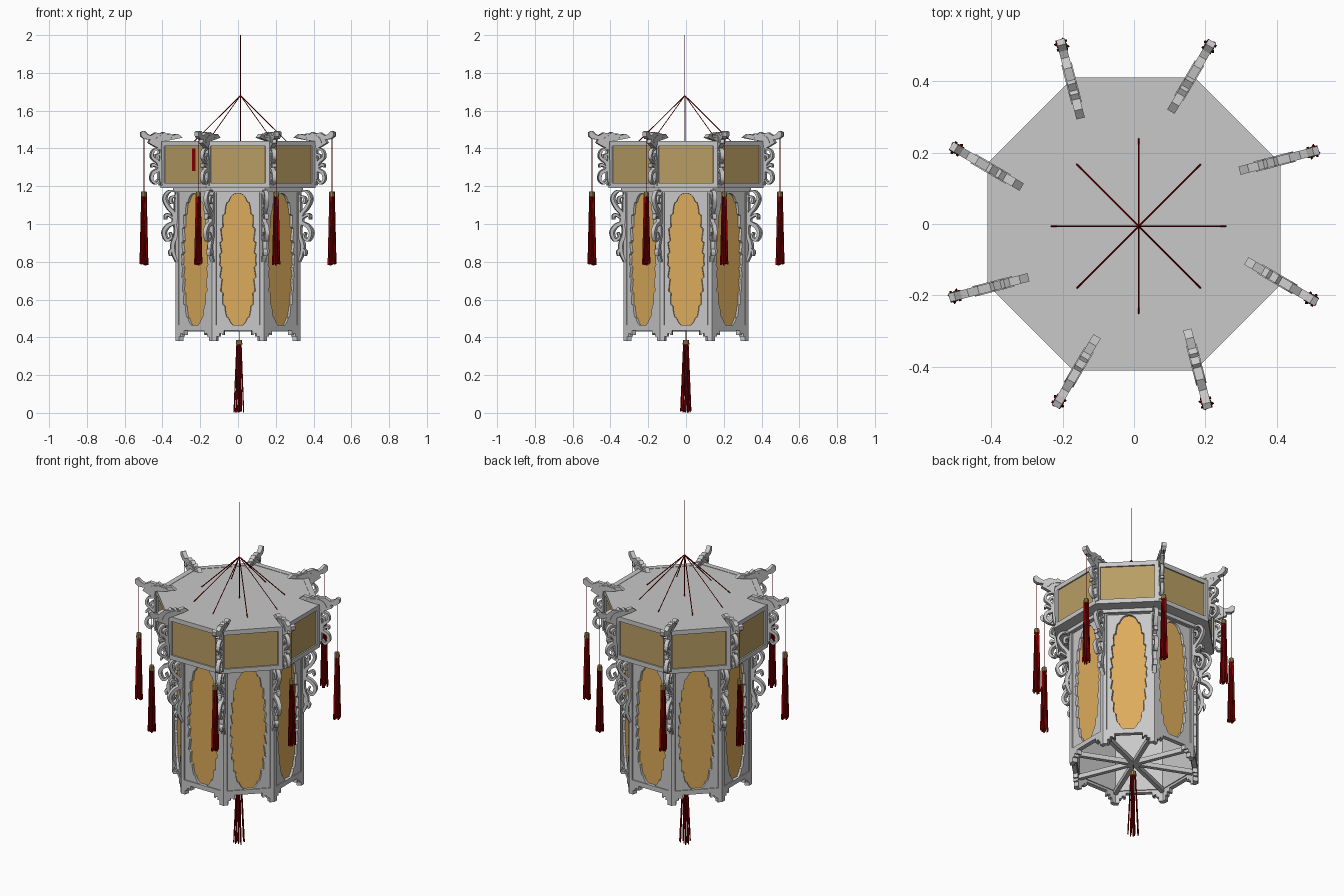
import bpy, bmesh, math, random
from mathutils import Vector, Matrix

random.seed(4)
cube = bpy.data.objects.get("Cube")
if cube:
    bpy.data.objects.remove(cube)


def material(name, r, g, b):
    m = bpy.data.materials.new(name)
    m.use_nodes = True
    m.diffuse_color = (r, g, b, 1)
    m.node_tree.nodes["Principled BSDF"].inputs["Base Color"].default_value = (r, g, b, 1)
    return m


GRAY = material("carved gray", 0.58, 0.58, 0.58)
AMBER = material("amber paper", 0.72, 0.41, 0.105)
TAN = material("tan paper", 0.48, 0.34, 0.125)
RED = material("dark red silk", 0.28, 0.0, 0.0)
GOLD = material("dull gold", 0.35, 0.24, 0.08)

TAN_HALF = math.tan(math.pi / 8)
FACES = [math.radians(45 * k) for k in range(8)]
CORNERS = [a + math.pi / 8 for a in FACES]


def mesh_from(bm, name, *mats):
    bmesh.ops.recalc_face_normals(bm, faces=bm.faces)
    me = bpy.data.meshes.new(name)
    bm.to_mesh(me)
    bm.free()
    for m in mats:
        me.materials.append(m)
    return me


def place(name, me, loc=(0, 0, 0), turn=0):
    ob = bpy.data.objects.new(name, me)
    ob.location = loc
    ob.rotation_euler.z = turn
    bpy.context.collection.objects.link(ob)


def loft(bm, ring_a, ring_b):
    """Closed solid between two matching outlines."""
    a = [bm.verts.new(p) for p in ring_a]
    b = [bm.verts.new(p) for p in ring_b]
    bm.faces.new(a)
    bm.faces.new(b[::-1])
    for i in range(len(a)):
        j = (i + 1) % len(a)
        bm.faces.new((a[i], b[i], b[j], a[j]))


def on_side(outline, d, outer, ang):
    """Outline of (t, z) set on one octagon side at apothem d, mitred towards the axis."""
    c, s = math.cos(ang), math.sin(ang)
    return [(d * c - t * d / outer * s, d * s + t * d / outer * c, z) for t, z in outline]


def slab(bm, outline, inner, outer, ang):
    loft(bm, *[on_side(outline, d, outer, ang) for d in (inner, outer)])


def rect(t0, t1, z0, z1):
    return [(t0, z0), (t1, z0), (t1, z1), (t0, z1)]


def octagon(bm, apothem, z0, z1):
    r = apothem / math.cos(math.pi / 8)
    loft(bm, *[[(r * math.cos(a), r * math.sin(a), z) for a in CORNERS] for z in (z0, z1)])


def rod(bm, p, q, r, sides=4, r_end=None, mat=0):
    p, q = Vector(p), Vector(q)
    old = set(bm.faces)
    mtx = Matrix.Translation((p + q) / 2) @ (q - p).to_track_quat('Z', 'Y').to_matrix().to_4x4()
    bmesh.ops.create_cone(bm, cap_ends=True, segments=sides, radius1=r,
                          radius2=r if r_end is None else r_end,
                          depth=(q - p).length, matrix=mtx)
    for f in set(bm.faces) - old:
        f.material_index = mat


def frame(name, apothem, depth, z0, z1, stile, rail):
    half = apothem * TAN_HALF
    bm = bmesh.new()
    for ang in FACES:
        for p in (rect(-half, -half + stile, z0, z1), rect(half - stile, half, z0, z1),
                  rect(stile - half, half - stile, z1 - rail, z1),
                  rect(stile - half, half - stile, z0, z0 + rail)):
            slab(bm, p, apothem - depth, apothem, ang)
    place(name, mesh_from(bm, name, GRAY))


def panels(name, outline, inner, outer, mat):
    bm = bmesh.new()
    for ang in FACES:
        slab(bm, outline, inner, outer, ang)
    place(name, mesh_from(bm, name, mat))


# Upper box: frame, paper panels, roof and underside
frame("upper_frame", 0.41, 0.03, 1.19, 1.44, 0.024, 0.026)
panels("upper_panels", rect(-0.15, 0.15, 1.21, 1.42), 0.39, 0.402, TAN)
bm = bmesh.new()
octagon(bm, 0.407, 1.425, 1.438)
octagon(bm, 0.40, 1.19, 1.20)
octagon(bm, 0.345, 1.17, 1.19)
place("roof_and_eaves", mesh_from(bm, "roof_and_eaves", GRAY))
bm = bmesh.new()
slab(bm, rect(0.06, 0.086, 1.28, 1.40), 0.401, 0.404, math.radians(225))
place("red_seal_plate", mesh_from(bm, "red_seal_plate", RED))

# Lower body: corner posts, gray lining, amber paper behind a cut-out wall
frame("corner_posts", 0.33, 0.03, 0.45, 1.18, 0.02, 0.014)
panels("body_lining", rect(-0.12, 0.12, 0.45, 1.18), 0.300, 0.307, GRAY)
panels("amber_windows", rect(-0.11, 0.11, 0.452, 1.172), 0.3075, 0.312, AMBER)

# Leaf-toothed oval opening and the rectangle around it, point for point
MID, WALL_W, WALL_H = 0.81, 0.125, 0.362
opening, border = [], []
for i in range(200):
    a = math.tau * (i + 0.5) / 200
    c, s = math.cos(a), math.sin(a)
    x = 0.101 * math.copysign(abs(c) ** 0.85, c)
    z = 0.352 * math.copysign(abs(s) ** 0.85, s)
    x *= 0.86 + 0.14 * ((abs(z) / 0.068 + 0.5) % 1)
    grow = 1 / max(abs(x) / WALL_W, abs(z) / WALL_H)
    opening.append((x, MID + z))
    border.append((x * grow, MID + z * grow))
bm = bmesh.new()
for ang in FACES:
    loops = [[bm.verts.new(p) for p in on_side(o, d, 0.325, ang)]
             for o, d in ((border, 0.312), (border, 0.325), (opening, 0.325), (opening, 0.312))]
    for k in range(4):
        la, lb = loops[k], loops[(k + 1) % 4]
        for i in range(len(la)):
            bm.faces.new((la[i - 1], la[i], lb[i], lb[i - 1]))
place("carved_walls", mesh_from(bm, "carved_walls", GRAY))

# Stepped skirt with feet at the corners
half = 0.33 * TAN_HALF
steps = [(0, 0.38), (0.024, 0.38), (0.024, 0.405), (0.038, 0.405), (0.038, 0.42),
         (0.052, 0.42), (0.052, 0.412), (0.062, 0.412), (0.062, 0.437)]
skirt = [(d - half, z) for d, z in steps] + [(half - d, z) for d, z in reversed(steps)]
panels("stepped_skirt", skirt + [(half, 0.46), (-half, 0.46)], 0.305, 0.33, GRAY)

# Open base with spokes
bm = bmesh.new()
for a in CORNERS:
    c, s = math.cos(a), math.sin(a)
    loft(bm, *[[(r * c - w * s, r * s + w * c, z) for w, z in rect(-0.011, 0.011, 0.43, 0.456)]
               for r in (0.0, 0.335)])
place("base_spokes", mesh_from(bm, "base_spokes", GRAY))


# Carved brackets: flat scrolls drawn in the (u, z) plane
def scroll(bm, pts, width, thick=0.011):
    p = [Vector(q) for q in pts]
    p = [2 * p[0] - p[1]] + p + [2 * p[-1] - p[-2]]
    path = []
    for a, b, c, d in zip(p, p[1:], p[2:], p[3:]):
        for k in range(5):
            t = k / 5
            path.append(0.5 * (2 * b + (c - a) * t + (2 * a - 5 * b + 4 * c - d) * t ** 2
                               + (3 * b - a - 3 * c + d) * t ** 3))
    path.append(p[-2])
    n = len(path) - 1
    rings = []
    for i, q in enumerate(path):
        d = (path[min(i + 1, n)] - path[max(i - 1, 0)]).normalized()
        side = Vector((-d.y, d.x)) * width * (0.45 + 0.55 * math.sin(math.pi * i / n))
        rings.append([bm.verts.new((e.x, y, e.y)) for e, y in
                      ((q - side, -thick), (q + side, -thick), (q + side, thick), (q - side, thick))])
    for r0, r1 in zip(rings, rings[1:]):
        for i in range(4):
            j = (i + 1) % 4
            bm.faces.new((r0[i], r0[j], r1[j], r1[i]))
    bm.faces.new(rings[0])
    bm.faces.new(rings[-1][::-1])


head = [(-0.115, 1.457), (-0.09, 1.476), (-0.06, 1.47), (-0.045, 1.48), (-0.035, 1.473),
        (-0.015, 1.487), (-0.005, 1.478), (0.03, 1.484), (0.06, 1.468), (0.08, 1.476),
        (0.098, 1.493), (0.114, 1.486), (0.112, 1.464), (0.095, 1.45), (0.062, 1.447),
        (0.072, 1.43), (0.035, 1.41), (0.004, 1.395), (0.0, 1.436), (-0.06, 1.446)]
bm = bmesh.new()
loft(bm, *[[(u, y, z) for u, z in head] for y in (-0.012, 0.012)])
scroll(bm, [(-0.07, 1.458), (-0.02, 1.465), (0.02, 1.455), (0.04, 1.43)], 0.007, 0.015)
scroll(bm, [(0.0, 1.40), (0.04, 1.39), (0.05, 1.355), (0.018, 1.325), (0.014, 1.29),
            (0.045, 1.27), (0.052, 1.235), (0.028, 1.215), (0.012, 1.235)], 0.009)
scroll(bm, [(0.006, 1.37), (0.024, 1.362), (0.028, 1.345)], 0.007)
scroll(bm, [(0.018, 1.30), (0.045, 1.315), (0.052, 1.30)], 0.007)
scroll(bm, [(0.0, 1.205), (0.006, 1.27), (0.004, 1.40)], 0.007)
upper = mesh_from(bm, "dragon_bracket", GRAY)

bm = bmesh.new()
scroll(bm, [(0.0, 1.175), (0.045, 1.172), (0.068, 1.135), (0.048, 1.09), (0.018, 1.055),
            (0.016, 1.01), (0.05, 0.99), (0.072, 0.955), (0.055, 0.915), (0.03, 0.93),
            (0.038, 0.955)], 0.010)
scroll(bm, [(0.004, 1.15), (0.03, 1.14), (0.034, 1.115), (0.015, 1.11)], 0.007)
scroll(bm, [(0.02, 1.03), (0.055, 1.05), (0.066, 1.025)], 0.007)
scroll(bm, [(0.012, 1.02), (0.004, 0.95), (0.022, 0.89), (0.016, 0.84), (0.0, 0.80)], 0.010)
scroll(bm, [(0.018, 0.87), (0.036, 0.855), (0.034, 0.83)], 0.007)
scroll(bm, [(0.0, 1.18), (0.004, 1.10), (0.002, 1.0)], 0.007)
lower = mesh_from(bm, "scroll_bracket", GRAY)


# Tassels: strands, gold cap and cord, with the origin under the cap
def tassel(name, length, top_r, foot_r, strands, thick, cord):
    bm = bmesh.new()
    for i in range(strands):
        a = math.tau * i / strands
        k = 0.45 if i % 3 == 0 else 1
        x, y = k * math.cos(a), k * math.sin(a)
        drop = length * random.uniform(0.97, 1)
        rod(bm, (x * top_r, y * top_r, 0), (x * foot_r, y * foot_r, -drop), thick)
    rod(bm, (0, 0, -0.004), (0, 0, 0.022), top_r + 0.006, 10, top_r + 0.004, mat=1)
    rod(bm, (0, 0, 0.02), (0, 0, cord), 0.0016)
    return mesh_from(bm, name, RED, GOLD)


side_tassel = tassel("side_tassel", 0.37, 0.009, 0.018, 12, 0.0042, 0.30)
for i, a in enumerate(CORNERS):
    turn = a - math.radians(8)
    pivot = Vector((math.cos(a + 0.02), math.sin(a + 0.02), 0)) * 0.444
    place(f"dragon_bracket_{i + 1}", upper, pivot, turn)
    place(f"scroll_bracket_{i + 1}", lower, Vector((math.cos(a), math.sin(a), 0)) * 0.353, turn)
    tip = pivot + Vector((math.cos(turn), math.sin(turn), 0)) * 0.096
    place(f"side_tassel_{i + 1}", side_tassel, tip + Vector((0, 0, 1.15)), a)
bottom_tassel = tassel("bottom_tassel", 0.365, 0.012, 0.028, 11, 0.0036, 0.08)
place("bottom_tassel", bottom_tassel, (0.006, 0, 0.365))

# Hanging cords
bm = bmesh.new()
x, y = 0.013, -0.006
rod(bm, (x, y, 1.435), (x, y, 1.68), 0.003)
rod(bm, (x, y, 1.68), (x, y, 2.0), 0.002)
for a in FACES:
    rod(bm, (x, y, 1.68), (x + 0.245 * math.cos(a), y + 0.245 * math.sin(a), 1.437), 0.0025)
place("hanging_cords", mesh_from(bm, "hanging_cords", RED))
